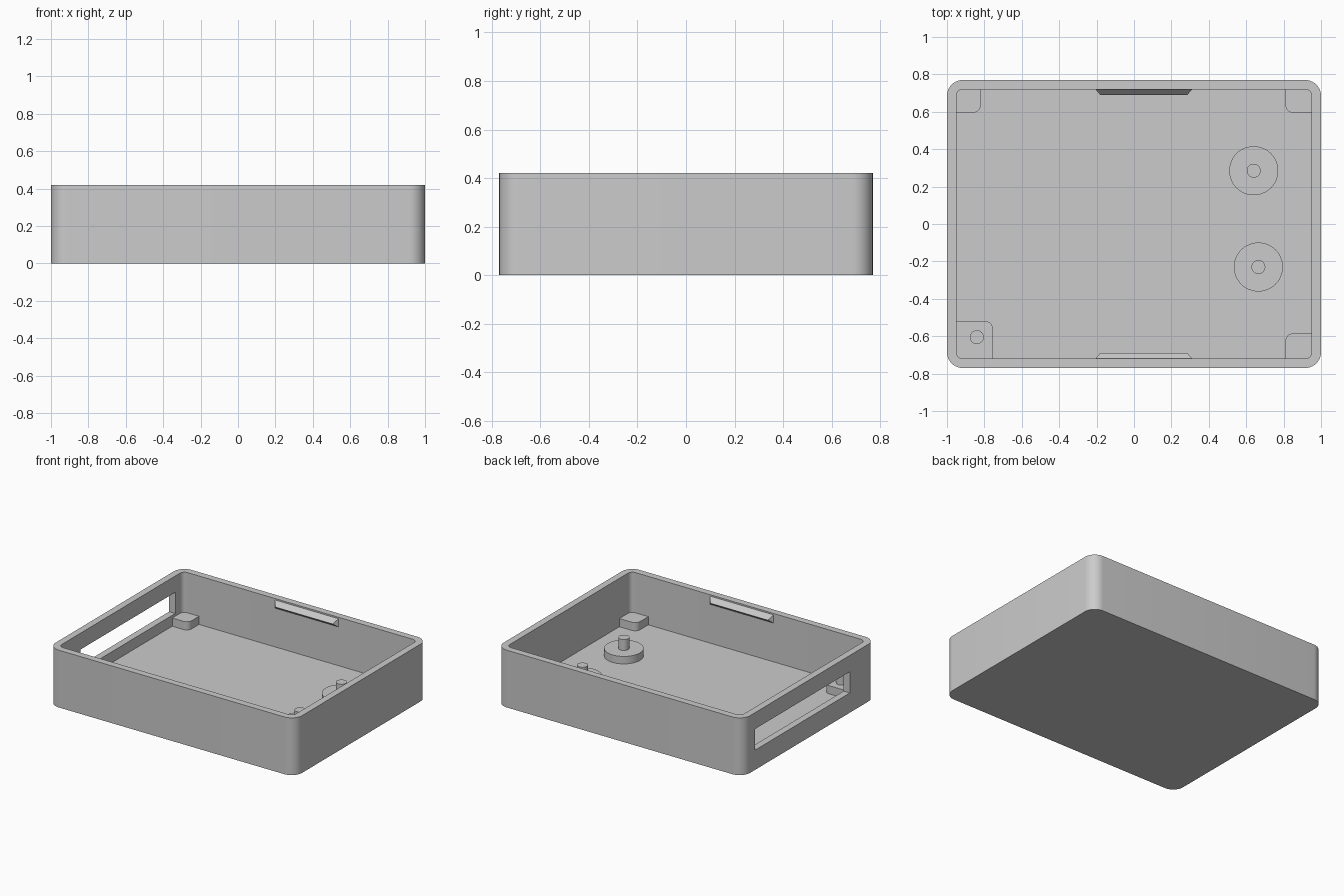
import bpy
import bmesh
from math import cos, sin, pi, radians

cube = bpy.data.objects.get("Cube")
if cube:
    bpy.data.objects.remove(cube, do_unlink=True)

HALF_X, HALF_Y, HEIGHT = 1.0, 0.77, 0.42
WALL, FLOOR = 0.05, 0.065
IN_X, IN_Y = HALF_X - WALL, HALF_Y - WALL

grey = bpy.data.materials.new("plain grey")
grey.use_nodes = True
grey.diffuse_color = (0.6, 0.6, 0.6, 1)
grey.node_tree.nodes["Principled BSDF"].inputs["Base Color"].default_value = (0.6, 0.6, 0.6, 1)


def finish(name, bm):
    bmesh.ops.recalc_face_normals(bm, faces=bm.faces)
    mesh = bpy.data.meshes.new(name)
    bm.to_mesh(mesh)
    bm.free()
    mesh.materials.append(grey)
    obj = bpy.data.objects.new(name, mesh)
    bpy.context.collection.objects.link(obj)
    return obj


def smooth(obj):
    bpy.ops.object.select_all(action='DESELECT')
    obj.select_set(True)
    bpy.context.view_layer.objects.active = obj
    bpy.ops.object.shade_smooth_by_angle(angle=radians(30))


def prism(name, outline, z0, z1):
    bm = bmesh.new()
    base = bm.faces.new([bm.verts.new((x, y, z0)) for x, y in outline])
    top = bmesh.ops.extrude_face_region(bm, geom=[base])["geom"]
    moved = [v for v in top if isinstance(v, bmesh.types.BMVert)]
    bmesh.ops.translate(bm, verts=moved, vec=(0, 0, z1 - z0))
    if not base.is_valid or len(bm.faces) < len(outline) + 2:
        bm.faces.new([v for v in bm.verts if v not in moved])
    return finish(name, bm)


def rounded(x0, x1, y0, y1, radii, steps=10):
    """Rectangle outline; radii run from the +x +y corner counterclockwise."""
    points = []
    signs = [(1, 1), (-1, 1), (-1, -1), (1, -1)]
    for i, ((sx, sy), r) in enumerate(zip(signs, radii)):
        cx = (x1 if sx > 0 else x0) - sx * r
        cy = (y1 if sy > 0 else y0) - sy * r
        for k in range(steps + 1 if r else 1):
            a = (i + k / steps) * pi / 2
            points.append((cx + r * cos(a), cy + r * sin(a)))
    return points


def cylinder(name, x, y, radius, z0, z1):
    ring = [(x + radius * cos(i * pi / 24), y + radius * sin(i * pi / 24)) for i in range(48)]
    smooth(prism(name, ring, z0, z1))


def cut(obj, cutter):
    mod = obj.modifiers.new("cut", 'BOOLEAN')
    mod.operation, mod.solver, mod.object = 'DIFFERENCE', 'EXACT', cutter
    bpy.context.view_layer.update()
    graph = bpy.context.evaluated_depsgraph_get()
    mesh = bpy.data.meshes.new_from_object(obj.evaluated_get(graph))
    obj.modifiers.clear()
    obj.data = mesh
    bpy.data.objects.remove(cutter, do_unlink=True)


# Open tray with a long window in its right wall
tray = prism("tray", rounded(-HALF_X, HALF_X, -HALF_Y, HALF_Y, [0.085] * 4), 0, HEIGHT)
cut(tray, prism("cavity", rounded(-IN_X, IN_X, -IN_Y, IN_Y, [0.035] * 4), FLOOR, HEIGHT + 0.1))
cut(tray, prism("window", rounded(-1.1, -0.9, -0.47, 0.63, [0] * 4), 0.145, 0.30))
smooth(tray)

# Corner rests, rounded only on the corner that points inward
rests = [("back_left", 1, 1, 0.81, 0.595), ("back_right", -1, 1, 0.82, 0.595),
         ("front_right", -1, -1, 0.755, 0.52), ("front_left", 1, -1, 0.81, 0.585)]
for i, (place, sx, sy, x, y) in enumerate(rests):
    xs = sorted((sx * x, sx * (IN_X + 0.02)))
    ys = sorted((sy * y, sy * (IN_Y + 0.02)))
    radii = [0] * 4
    radii[(i + 2) % 4] = 0.04
    smooth(prism(place + "_rest", rounded(*xs, *ys, radii), FLOOR - 0.01, 0.125))

# Round standoffs and locating pins
for place, x, y in [("back", 0.64, 0.285), ("front", 0.665, -0.23)]:
    cylinder(place + "_standoff", x, y, 0.131, FLOOR - 0.01, 0.12)
    cylinder(place + "_pin", x, y, 0.037, 0.11, 0.20)
cylinder("corner_pin", -0.84, -0.605, 0.037, 0.11, 0.20)

# Wedge shaped snap ridges with tapered ends
for place, s in [("back", 1), ("front", -1)]:
    bm = bmesh.new()
    ends = []
    for x, tip_x in [(-0.21, -0.18), (0.315, 0.285)]:
        ends.append([bm.verts.new(p) for p in [(x, s * (IN_Y + 0.005), 0.415),
                                               (tip_x, s * (IN_Y - 0.03), 0.375),
                                               (x, s * (IN_Y + 0.005), 0.345)]])
    a, b = ends
    bm.faces.new(a)
    bm.faces.new(b)
    for i in range(3):
        j = (i + 1) % 3
        bm.faces.new((a[i], a[j], b[j], b[i]))
    finish(place + "_snap_ridge", bm)
